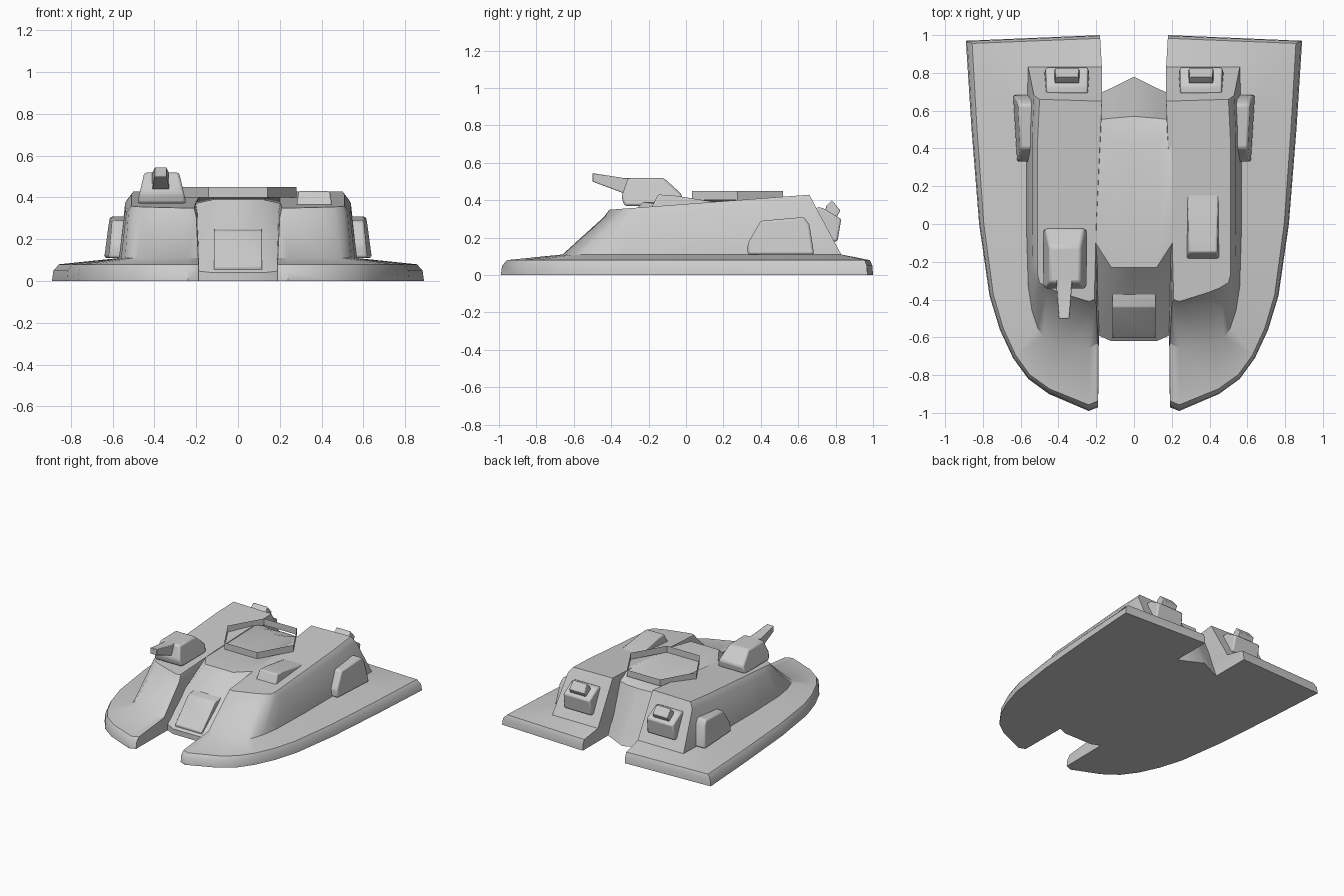
import bpy
import bmesh
import math

# Remove the default cube
cube = bpy.data.objects.get("Cube")
if cube:
    bpy.data.objects.remove(cube, do_unlink=True)

grey = bpy.data.materials.new("Plain Grey")
grey.use_nodes = True
shade = (0.6, 0.6, 0.6, 1)
grey.diffuse_color = shade
for node in grey.node_tree.nodes:
    if node.type == 'BSDF_PRINCIPLED':
        node.inputs["Base Color"].default_value = shade


def finish(name, bm, angle=40, bevel=0.0, mirror=False, solid=True):
    """Turn a bmesh into a named, shaded object with its modifiers."""
    if solid:
        bmesh.ops.recalc_face_normals(bm, faces=bm.faces[:])
    mesh = bpy.data.meshes.new(name)
    bm.to_mesh(mesh)
    bm.free()
    mesh.materials.append(grey)
    obj = bpy.data.objects.new(name, mesh)
    bpy.context.collection.objects.link(obj)
    bpy.ops.object.select_all(action='DESELECT')
    obj.select_set(True)
    bpy.context.view_layer.objects.active = obj
    bpy.ops.object.shade_smooth_by_angle(angle=math.radians(angle))
    if bevel:
        mod = obj.modifiers.new("Rounded Edges", 'BEVEL')
        mod.width = bevel
        mod.segments = 2
        mod.limit_method = 'ANGLE'
        mod.angle_limit = math.radians(30)
    if mirror:
        mod = obj.modifiers.new("Mirror", 'MIRROR')
        mod.use_mirror_merge = False
    return obj


def loft(bm, rings, closed=True, caps=True):
    """Bridge rings of equal length with quads and close the ends."""
    rows = [[bm.verts.new(p) for p in ring] for ring in rings]
    count = len(rows[0])
    for low, high in zip(rows, rows[1:]):
        for i in range(count if closed else count - 1):
            j = (i + 1) % count
            bm.faces.new((low[i], low[j], high[j], high[i]))
    if caps:
        bm.faces.new(rows[0][::-1])
        bm.faces.new(rows[-1])
    return rows


def block(name, profile, centre, half, taper=0.0, bevel=0.008, mirror=False, lean=0.0):
    """Extrude a side profile of (y, z) across x, narrowing upward by taper."""
    low = min(z for _, z in profile)
    span = max(z for _, z in profile) - low
    first = profile[0][0]
    rings = []
    for side in (-1, 1):
        ring = []
        for y, z in profile:
            width = half - taper * (z - low) / span
            if side > 0:
                width += lean * (y - first)
            ring.append((centre + side * width, y, z))
        rings.append(ring)
    bm = bmesh.new()
    loft(bm, rings)
    return finish(name, bm, bevel=bevel, mirror=mirror)


def roof(y):
    return 0.38 + 0.075 * y


def mix(a, b, t):
    return a + (b - a) * t


# Side pods: skirt outline, body base and roof edge, corner by corner
corners = [
    ((0.18, 1.0), (0.17, 0.83), (0.17, 0.65)),
    ((0.89, 0.97), (0.56, 0.83), (0.5, 0.66)),
    ((0.86, 0.5), (0.57, 0.5), (0.51, 0.45)),
    ((0.82, 0), (0.57, 0), (0.51, 0)),
    ((0.765, -0.38), (0.56, -0.33), (0.51, -0.2)),
    ((0.71, -0.56), (0.54, -0.46), (0.51, -0.27)),
    ((0.64, -0.71), (0.51, -0.55), (0.5, -0.31)),
    ((0.56, -0.82), (0.48, -0.6), (0.45, -0.34)),
    ((0.45, -0.9), (0.42, -0.63), (0.4, -0.36)),
    ((0.24, -0.99), (0.24, -0.66), (0.24, -0.41)),
    ((0.19, -0.97), (0.19, -0.63), (0.21, -0.4)),
    ((0.18, 0), (0.18, 0), (0.2, 0)),
]
rings = []
for t, z in ((0, 0), (0.02, 0.05), (0.1, 0.08), (1, 0.11)):
    rings.append([(mix(o[0], b[0], t), mix(o[1], b[1], t), z) for o, b, _ in corners])
rings.append([(mix(b[0], r[0], 0.5), mix(b[1], r[1], 0.88), roof(r[1]) - 0.04)
              for _, b, r in corners])
rings.append([(r[0], r[1], roof(r[1])) for _, _, r in corners])
bm = bmesh.new()
loft(bm, rings)
finish("side_pods", bm, angle=38, mirror=True)

# Central hull between the pods: front ramp, deck and pointed rear wall
edge = [(-0.58, 0), (-0.58, 0.05), (-0.4, 0.2), (-0.09, 0.37),
        (0.5, 0.414), (0.55, 0.38), (0.68, 0)]
inner = [(-0.62, 0), (-0.62, 0.04), (-0.42, 0.2), (-0.23, 0.39),
         (0.45, 0.405), (0.56, 0.36), (0.72, 0)]
middle = inner[:4] + [(0.42, 0.405), (0.57, 0.36), (0.78, 0)]
columns = [(-0.21, edge), (-0.12, inner), (0, middle), (0.12, inner), (0.21, edge)]
bm = bmesh.new()
loft(bm, [[(x, y, z) for y, z in line] for x, line in columns])
finish("central_hull", bm, angle=38)

# Raised panel on the front ramp
block("ramp_panel", [(-0.35, 0.25), (-0.44, 0.24), (-0.605, 0.07), (-0.6, 0.04), (-0.35, 0.2)],
      0, 0.115, bevel=0.005)

# Open six-sided ring on the deck
bm = bmesh.new()
hexagon = [(0.28 * math.cos(k * math.pi / 3), 0.275 + 0.28 * math.sin(k * math.pi / 3))
           for k in range(6)]
loft(bm, [[(x, y, z) for x, y in hexagon] for z in (0.4, 0.45)], caps=False)
finish("deck_ring", bm, angle=20, solid=False)

# Gun housing on the right pod
block("gun_housing", [(-0.33, 0.37), (-0.345, 0.42), (-0.31, 0.52), (-0.12, 0.52),
                      (-0.02, 0.43), (-0.03, 0.37)], -0.365, 0.118, taper=0.035, bevel=0.014)

# Tapered gun barrel, tilted upward
bm = bmesh.new()
sections = [(-0.27, 0.042, 0.43, 0.52), (-0.34, 0.04, 0.44, 0.52), (-0.5, 0.028, 0.5, 0.545)]
loft(bm, [[(-0.37 - w, y, a), (-0.37 + w, y, a), (-0.37 + w, y, b), (-0.37 - w, y, b)]
          for y, w, a, b in sections])
finish("gun_barrel", bm, bevel=0.004)

# Raised hatch on the left pod
block("left_hatch", [(-0.19, 0.35), (-0.15, 0.43), (-0.08, 0.428), (0.16, 0.39), (0.16, 0.35)],
      0.365, 0.087, taper=0.012)

# Boxes on the outer sides
block("side_boxes", [(0.33, 0.11), (0.33, 0.17), (0.4, 0.29), (0.63, 0.31),
                     (0.66, 0.27), (0.685, 0.11)], 0.55, 0.07, taper=0.025,
      bevel=0.012, mirror=True, lean=0.06)

# Rear housings and the small vents on top of them
block("rear_housings", [(0.68, 0.18), (0.69, 0.36), (0.73, 0.36), (0.83, 0.3), (0.81, 0.18)],
      0.355, 0.118, taper=0.008, bevel=0.01, mirror=True)
block("rear_vents", [(0.74, 0.33), (0.75, 0.37), (0.78, 0.4), (0.825, 0.345), (0.8, 0.3)],
      0.355, 0.068, taper=0.008, bevel=0.004, mirror=True)
